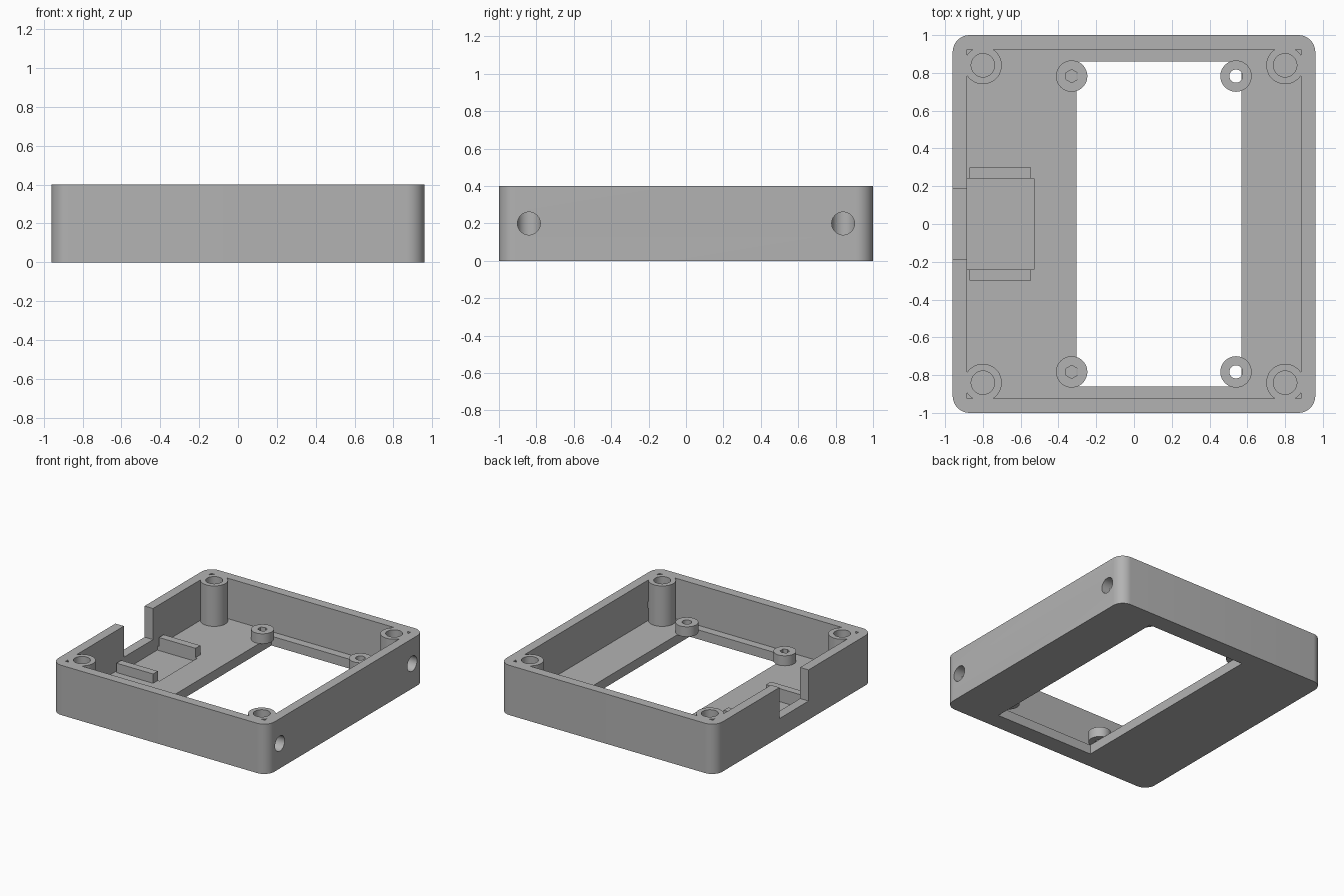
import bpy
import bmesh
from math import pi
from mathutils import Matrix

if "Cube" in bpy.data.objects:
    bpy.data.objects.remove(bpy.data.objects["Cube"], do_unlink=True)

grey = bpy.data.materials.new("plain grey")
grey.use_nodes = True
COLOUR = (0.45, 0.45, 0.45, 1)
grey.diffuse_color = COLOUR
grey.node_tree.nodes["Principled BSDF"].inputs["Base Color"].default_value = COLOUR

HEIGHT, FLOOR, PAD_TOP = 0.4, 0.075, 0.155
POST_X, POST_Y = 0.8, 0.84
SIDES = (-1, 1)


def finish(name, bm):
    mesh = bpy.data.meshes.new(name)
    bm.to_mesh(mesh)
    bm.free()
    mesh.materials.append(grey)
    obj = bpy.data.objects.new(name, mesh)
    bpy.context.collection.objects.link(obj)
    return obj


def box(name, x, y, z, radius=0):
    """Box from (min, max) pairs, with optional rounded upright edges."""
    bm = bmesh.new()
    bmesh.ops.create_cube(bm, size=1)
    for v in bm.verts:
        v.co = [r[0] if c < 0 else r[1] for c, r in zip(v.co, (x, y, z))]
    if radius:
        upright = [e for e in bm.edges
                   if abs(e.verts[0].co.z - e.verts[1].co.z) > 0.01]
        bmesh.ops.bevel(bm, geom=upright, offset=radius, segments=10,
                        profile=0.5, affect='EDGES')
    return finish(name, bm)


def cylinder(name, x, y, z, radius, sides=48):
    bm = bmesh.new()
    bmesh.ops.create_cone(bm, cap_ends=True, segments=sides, radius1=radius,
                          radius2=radius, depth=z[1] - z[0],
                          matrix=Matrix.Translation((x, y, sum(z) / 2)))
    return finish(name, bm)


def cut(target, cutter):
    """Subtract the cutter, then discard it."""
    mod = target.modifiers.new("cut", 'BOOLEAN')
    mod.operation = 'DIFFERENCE'
    mod.solver = 'EXACT'
    mod.object = cutter
    bpy.context.view_layer.objects.active = target
    bpy.ops.object.modifier_apply(modifier=mod.name)
    bpy.data.objects.remove(cutter, do_unlink=True)


def smooth(obj):
    bpy.ops.object.select_all(action='DESELECT')
    obj.select_set(True)
    bpy.context.view_layer.objects.active = obj
    bpy.ops.object.shade_smooth_by_angle(angle=pi / 6)


# Tray: rounded block hollowed out, leaving a post in each corner
tray = box("tray", (-0.96, 0.96), (-1, 1), (0, HEIGHT), radius=0.09)
cavity = box("cavity", (-0.885, 0.885), (-0.925, 0.925), (FLOOR, 0.6))
for sx in SIDES:
    for sy in SIDES:
        cut(cavity, cylinder("post", sx * POST_X, sy * POST_Y, (0, 0.8), 0.1))
cut(tray, cavity)

# Floor opening, connector pocket and wall notch
cut(tray, box("opening", (-0.305, 0.57), (-0.86, 0.86), (-0.1, 0.2)))
cut(tray, box("pocket", (-0.885, -0.53), (-0.24, 0.24), (0.045, 0.12)))
cut(tray, box("notch", (-1.1, -0.8), (-0.185, 0.185), (0.15, 0.6)))

# Screw holes down the posts
for sx in SIDES:
    for sy in SIDES:
        cut(tray, cylinder("bore", sx * POST_X, sy * POST_Y, (FLOOR, 0.6), 0.062))

# Side holes through the +x wall into the posts
for sy in SIDES:
    side_bore = cylinder("side_bore", 0, 0, (0, 0.3), 0.061)
    side_bore.data.transform(Matrix.Translation((POST_X, sy * POST_Y, HEIGHT / 2))
                             @ Matrix.Rotation(pi / 2, 4, 'Y'))
    cut(tray, side_bore)
smooth(tray)

# Board standoffs at the opening corners
for label, x, sides in (("right", -0.33, 6), ("left", 0.54, 32)):
    for end, sy in (("front", -1), ("back", 1)):
        standoff = cylinder(f"{end}_{label}_standoff", x, sy * 0.783,
                            (FLOOR, PAD_TOP), 0.083)
        cut(standoff, cylinder("bore", x, sy * 0.783, (0, 0.3), 0.035, sides))
        smooth(standoff)

# Rails either side of the connector pocket
for end, y in (("front", (-0.3, -0.24)), ("back", (0.24, 0.3))):
    box(f"{end}_connector_rail", (-0.87, -0.545), y, (FLOOR, 0.15))
